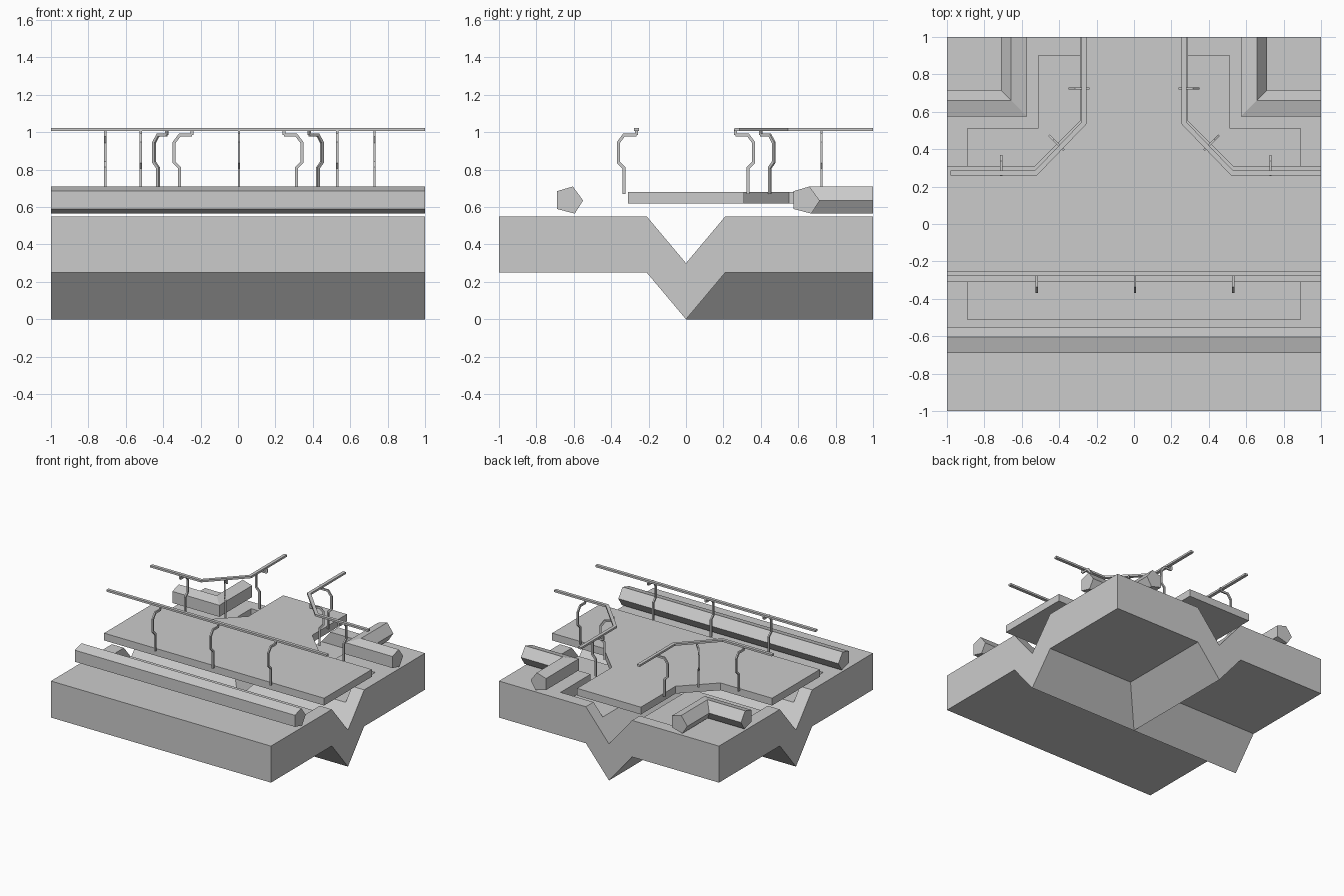
import bpy, bmesh
from math import radians
from mathutils import Vector, Matrix

cube = bpy.data.objects.get("Cube")
if cube:
    bpy.data.objects.remove(cube, do_unlink=True)

grey = bpy.data.materials.new("light_grey")
grey.use_nodes = True
grey.diffuse_color = (0.6, 0.6, 0.6, 1)
grey.node_tree.nodes["Principled BSDF"].inputs["Base Color"].default_value = (0.6, 0.6, 0.6, 1)


def finish(name, bm, matrix=None):
    """Turn a bmesh into a grey, flat shaded object."""
    bmesh.ops.remove_doubles(bm, verts=bm.verts, dist=1e-5)
    if matrix:
        bm.transform(matrix)
    bmesh.ops.recalc_face_normals(bm, faces=bm.faces)
    mesh = bpy.data.meshes.new(name)
    bm.to_mesh(mesh)
    bm.free()
    mesh.materials.append(grey)
    obj = bpy.data.objects.new(name, mesh)
    bpy.context.scene.collection.objects.link(obj)
    return obj


def prism(name, outline, z0, z1):
    """Extrude a plan outline upward."""
    bm = bmesh.new()
    low = [bm.verts.new((x, y, z0)) for x, y in outline]
    top = [bm.verts.new((x, y, z1)) for x, y in outline]
    bm.faces.new(low)
    bm.faces.new(top)
    for i in range(len(low)):
        j = (i + 1) % len(low)
        bm.faces.new((low[i], low[j], top[j], top[i]))
    return finish(name, bm)


def sweep(name, path, section, matrix=None):
    """Sweep a (side offset, height) section along a flat path with mitred corners."""
    bm = bmesh.new()
    pts = [Vector(p) for p in path]
    rings = []
    for i, p in enumerate(pts):
        before = (p - pts[i - 1]).normalized() if i else None
        after = (pts[i + 1] - p).normalized() if i + 1 < len(pts) else None
        a, b = before or after, after or before
        na, nb = Vector((-a.y, a.x)), Vector((-b.y, b.x))
        side = (na + nb) / (1 + na.dot(nb))
        rings.append([bm.verts.new((p.x + side.x * d, p.y + side.y * d, h)) for d, h in section])
    n = len(section)
    for r, s in zip(rings, rings[1:]):
        for i in range(n):
            j = (i + 1) % n
            bm.faces.new((r[i], r[j], s[j], s[i]))
    bm.faces.new(rings[0])
    bm.faces.new(rings[-1])
    return finish(name, bm, matrix)


# Ground: a thick sheet folded into a T of V-shaped channels
HALF, TOP, FLOOR, THICK = 0.21, 0.55, 0.30, 0.30


def height(x, y):
    reach = abs(y) if y < 0 else min(abs(x), y)
    return FLOOR + (TOP - FLOOR) * min(1, reach / HALF)


bm = bmesh.new()
steps = [-1, -HALF, 0, HALF, 1]
grid = [[bm.verts.new((x, y, height(x, y))) for y in steps] for x in steps]
for i in range(4):
    for j in range(4):
        a, b, c, d = grid[i][j], grid[i + 1][j], grid[i + 1][j + 1], grid[i][j + 1]
        if j == 2 and i == 1:
            bm.faces.new((a, b, d))
            bm.faces.new((b, c, d))
        elif j == 2 and i == 2:
            bm.faces.new((a, b, c))
            bm.faces.new((a, c, d))
        else:
            bm.faces.new((a, b, c, d))
lower = bmesh.ops.extrude_face_region(bm, geom=list(bm.faces), use_keep_orig=True)
bmesh.ops.translate(bm, vec=(0, 0, -THICK),
                    verts=[g for g in lower["geom"] if isinstance(g, bmesh.types.BMVert)])
ground = finish("ground", bm)

# Stepped recesses sunk into the banks under the deck
for w, y0, y1 in ((0.89, -0.51, 0.51), (0.51, 0.0, 0.9)):
    cutter = prism("recess_cutter", [(-w, y0), (w, y0), (w, y1), (-w, y1)], 0.45, 0.8)
    cutter.hide_render = True
    mod = ground.modifiers.new("recess", "BOOLEAN")
    mod.operation, mod.solver, mod.object = "DIFFERENCE", "EXACT", cutter
    bpy.context.view_layer.objects.active = ground
    bpy.ops.object.modifier_apply(modifier=mod.name)
    bpy.data.objects.remove(cutter, do_unlink=True)

# Bridge deck: a T with chamfered inner corners
half_deck = [(1, -0.31), (1, 0.31), (0.53, 0.31), (0.29, 0.55), (0.29, 1)]
prism("deck", half_deck + [(-x, y) for x, y in reversed(half_deck)], 0.62, 0.68)

# Five-sided barriers: one straight at the front, two bent at the back
barrier = [(0, 0.59), (0, 0.685), (0.085, 0.71), (0.14, 0.635), (0.095, 0.565)]
sweep("front_barrier", [(-1, -0.69), (1, -0.69)], barrier)
for s, side in ((1, "left"), (-1, "right")):
    section = [(-s * d, h) for d, h in barrier]
    sweep(side + "_back_barrier", [(s, 0.575), (s * 0.572, 0.575), (s * 0.572, 1)], section)

# Handrails
rail = [(-0.013, 1.008), (0.013, 1.008), (0.013, 1.024), (-0.013, 1.024)]
sweep("front_rail", [(-1, -0.265), (1, -0.265)], rail)
for s, side, end in ((1, "left", 1), (-1, "right", 0.98)):
    sweep(side + "_back_rail",
          [(s * end, 0.272), (s * 0.525, 0.272), (s * 0.267, 0.54), (s * 0.267, 1)], rail)

# Bent rail posts, leaning outward from the deck edge
post_path = [(0.022, 0.67), (0.022, 0.81), (0.052, 0.84), (0.052, 0.945),
             (0.022, 0.985), (-0.045, 0.985)]
post_section = [(-0.008, -0.006), (0.008, -0.006), (0.008, 0.006), (-0.008, 0.006)]


def post(name, x, y, angle):
    upright = Matrix.Rotation(radians(90), 4, "X")
    turn = Matrix.Rotation(radians(angle), 4, "Z")
    sweep(name, post_path, post_section, Matrix.Translation((x, y, 0)) @ turn @ upright)
    # Small cap joining the post to its rail
    cap = [(-0.045, 0.985), (-0.045, 1.015)]
    sweep(name + "_cap", cap, post_section, Matrix.Translation((x, y, 0)) @ turn @ upright)


for x in (-0.52, 0.005, 0.53):
    post("front_post", x, -0.31, -90)
for s, side, end_x in ((1, "left", 0.73), (-1, "right", 0.71)):
    post(side + "_end_post", s * end_x, 0.31, 90)
    post(side + "_corner_post", s * 0.412, 0.432, 90 - s * 45)
    post(side + "_branch_post", s * 0.29, 0.725, 90 - s * 90)
